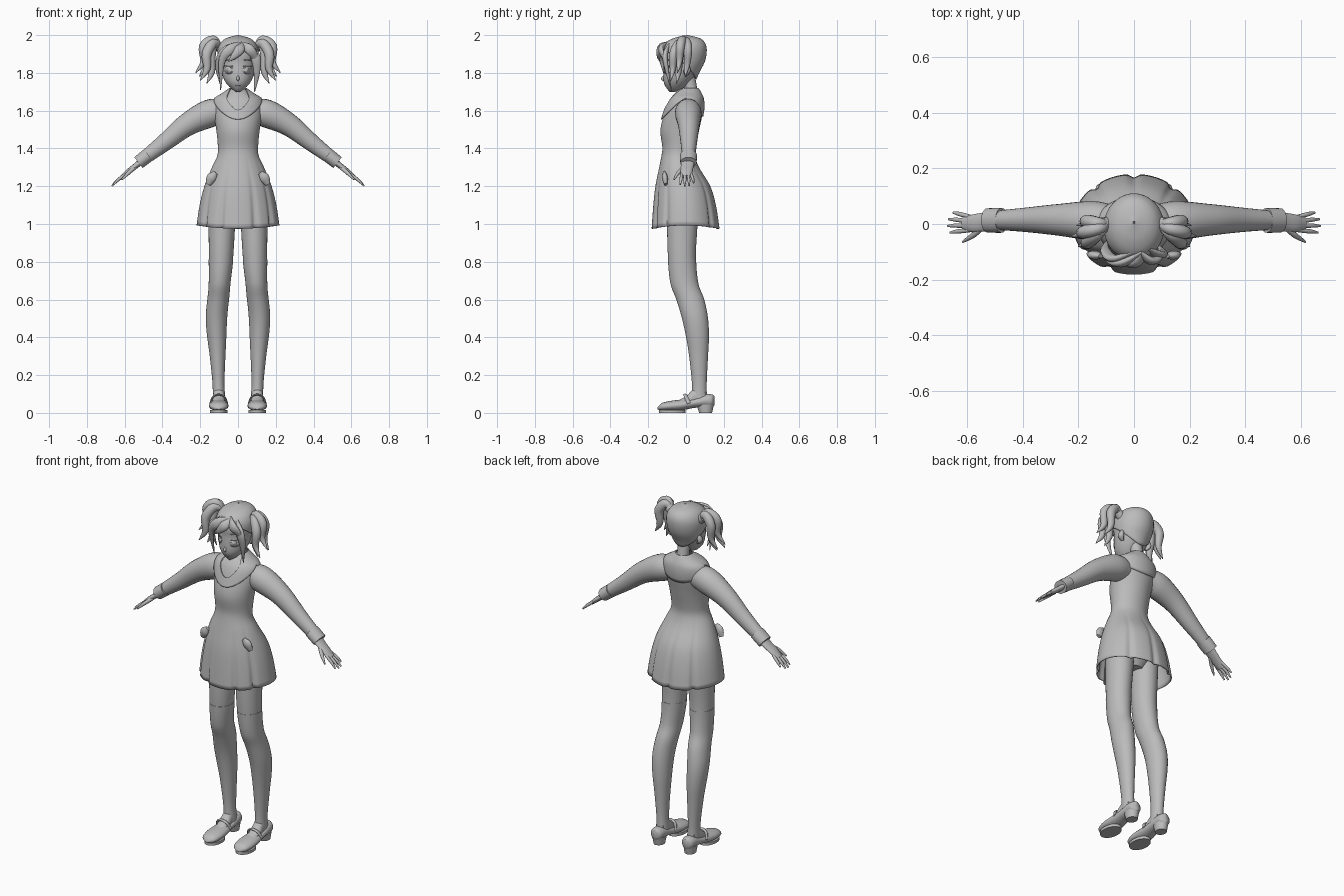
import bpy, bmesh, math
from mathutils import Vector

if "Cube" in bpy.data.objects:
    bpy.data.objects.remove(bpy.data.objects["Cube"])

grey = bpy.data.materials.new("plain grey")
grey.use_nodes = True
grey.diffuse_color = (0.5, 0.5, 0.5, 1)
grey.node_tree.nodes["Principled BSDF"].inputs["Base Color"].default_value = (0.5, 0.5, 0.5, 1)


def add_mesh(name, verts, faces, cap=False, thick=0):
    mesh = bpy.data.meshes.new(name)
    bm = bmesh.new()
    bv = [bm.verts.new(v) for v in verts]
    for f in faces:
        bm.faces.new([bv[i] for i in f])
    if cap:
        bmesh.ops.holes_fill(bm, edges=bm.edges[:], sides=0)
        bmesh.ops.recalc_face_normals(bm, faces=bm.faces[:])
    bm.to_mesh(mesh)
    bm.free()
    mesh.materials.append(grey)
    mesh.shade_smooth()
    mesh.set_sharp_from_angle(angle=math.radians(50))
    obj = bpy.data.objects.new(name, mesh)
    bpy.context.collection.objects.link(obj)
    if thick:
        mod = obj.modifiers.new("thickness", "SOLIDIFY")
        mod.thickness = thick
    return obj


def grid_faces(rows, cols):
    return [(i * cols + j, i * cols + (j + 1) % cols,
             (i + 1) * cols + (j + 1) % cols, (i + 1) * cols + j)
            for i in range(rows - 1) for j in range(cols)]


def sample(rows, key):
    """Smooth interpolation of rows by their first value."""
    rows = sorted(rows)
    key = min(max(key, rows[0][0]), rows[-1][0])
    i = max(k for k in range(len(rows) - 1) if rows[k][0] <= key)
    a, b = rows[i], rows[i + 1]
    p, n = rows[max(i - 1, 0)], rows[min(i + 2, len(rows) - 1)]
    h = b[0] - a[0]
    t = (key - a[0]) / h
    out = []
    for k in range(1, len(a)):
        ma = (b[k] - p[k]) / (b[0] - p[0]) * h
        mb = (n[k] - a[k]) / (n[0] - a[0]) * h
        out.append((2*t**3 - 3*t**2 + 1) * a[k] + (t**3 - 2*t**2 + t) * ma
                   + (3*t**2 - 2*t**3) * b[k] + (t**3 - t**2) * mb)
    return out


def shell(name, rows, low=None, high=None, steps=24, cols=32, cx=0, off=0,
          fold=None, cap=False, thick=0, along_y=False):
    """Stack of ellipses; a row is height, half width, front, back."""
    low = low or (lambda a: min(rows)[0])
    high = high or (lambda a: max(rows)[0])
    verts = []
    for i in range(steps + 1):
        t = math.sin(i / steps * math.pi / 2)
        for j in range(cols):
            a = 2 * math.pi * j / cols
            z = low(a) + (high(a) - low(a)) * t
            rx, yf, yb = sample(rows, z)
            k = fold(a, z) if fold else 1
            x = cx + (rx + off) * k * math.cos(a)
            y = (yf + yb) / 2 + ((yb - yf) / 2 + off) * k * math.sin(a)
            verts.append((x, z, y) if along_y else (x, y, z + off * 0.6))
    return add_mesh(name, verts, grid_faces(steps + 1, cols), cap, thick)


def tube(name, points, radii, flat=1.0, sides=14, steps=16):
    """Tapered sweep; flat is the size towards y relative to the other way."""
    n = len(points) - 1
    rows = [(i / n, *p, r) for i, (p, r) in enumerate(zip(points, radii))]
    path = [sample(rows, i / steps) for i in range(steps + 1)]
    verts = []
    for i, p in enumerate(path):
        c = Vector(p[:3])
        d = Vector(path[min(i + 1, steps)][:3]) - Vector(path[max(i - 1, 0)][:3])
        u = d.cross(Vector((0, 1, 0))).normalized()
        v = d.cross(u).normalized()
        for j in range(sides):
            a = 2 * math.pi * j / sides
            verts.append(c + p[3] * (u * math.cos(a) + v * flat * math.sin(a)))
    return add_mesh(name, verts, grid_faces(steps + 1, sides), cap=True)


def side_points(s, pts):
    return [(s * x, y, z) for x, y, z in pts]


# Dress: fitted bodice flowing into a pleated skirt
dress = [(1.715, .04, -.035, .06), (1.69, .075, -.06, .075), (1.66, .12, -.085, .088),
         (1.6, .13, -.11, .09), (1.5, .115, -.135, .07), (1.4, .106, -.125, .05),
         (1.36, .11, -.13, .048), (1.3, .138, -.142, .07), (1.2, .178, -.162, .13),
         (1.1, .203, -.173, .16), (.975, .222, -.182, .18)]
pleats = [math.radians(d) for d in (-65, -115, -35, -145, 50, 130, 90)]


def pleat(a, z):
    depth = max(0, 1.36 - z) * 0.2
    return 1 - depth * sum(math.exp(-(math.remainder(a - p, 2 * math.pi) / .07) ** 2) for p in pleats)


shell("dress", dress, low=lambda a: .993 - .018 * math.sin(a) ** 2, steps=48,
      cols=120, fold=pleat, thick=.005)

# Sailor collar: V at the front, round flap at the back
shell("collar", dress,
      low=lambda a: 1.665 - (.115 * max(0, -math.sin(a)) ** 1.5 + .10 * max(0, math.sin(a)) ** .7),
      high=lambda a: 1.715 - .115 * max(0, -math.sin(a)) ** 6,
      steps=12, cols=64, off=.007, thick=.005)
tube("neck", [(0, .03, 1.64), (0, .025, 1.72), (0, .01, 1.8)], [.045, .034, .036])

# Head and face
head = [(1.698, .008, -.085, -.06), (1.715, .034, -.1, -.02), (1.75, .066, -.118, .02),
        (1.8, .086, -.12, .06), (1.85, .094, -.117, .085), (1.9, .098, -.118, .095),
        (1.95, .08, -.09, .08), (1.985, .04, -.03, .04)]
shell("head", head, cap=True, steps=30)


def face_plate(name, cx, cz, w, h, off):
    verts = []
    for j in range(20):
        a = 2 * math.pi * j / 20
        x, z = cx + w * math.cos(a), cz + h * math.sin(a)
        rx, yf, yb = sample(head, z)
        depth = math.sqrt(max(0, 1 - (x / rx) ** 2))
        verts.append((x, (yf + yb) / 2 - (yb - yf) / 2 * depth - off, z))
    add_mesh(name, verts, [range(20)], thick=.003)


face_plate("mouth", 0, 1.733, .014, .003, .002)
tube("nose", [(0, -.112, 1.79), (0, -.124, 1.77), (0, -.113, 1.758)], [.003, .008, .004])

# Hair cap, fringe and bunches
hair = [(1.74, .055, -.06, .045), (1.8, .085, -.1, .07), (1.86, .104, -.125, .1),
        (1.92, .108, -.13, .11), (1.96, .092, -.108, .1), (1.985, .06, -.062, .07),
        (2.0, .004, .0, .01)]
shell("hair_cap", hair, low=lambda a: 1.85 - .085 * math.sin(a), cols=40, thick=.006)
fringe = {
    "sweep": [(.03, -.10, 1.955), (-.04, -.14, 1.925), (-.085, -.13, 1.86), (-.092, -.09, 1.71)],
    "outer": [(.0, -.10, 1.955), (-.07, -.125, 1.91), (-.103, -.095, 1.84), (-.098, -.06, 1.75)],
    "centre": [(.03, -.10, 1.955), (.01, -.138, 1.925), (-.02, -.145, 1.89), (-.05, -.138, 1.86)],
    "short": [(.02, -.10, 1.955), (.06, -.132, 1.925), (.09, -.115, 1.88), (.1, -.09, 1.82)],
    "long": [(.05, -.09, 1.95), (.09, -.11, 1.89), (.1, -.10, 1.81), (.088, -.075, 1.70)],
}
for part, pts in fringe.items():
    tube("fringe_" + part, pts, [.012, .026, .018, .002], flat=.55)

bunch = [(.04, .025, 0), (.06, -.015, .02), (.035, -.05, -.02), (.0, -.02, -.035)]

for s, side in ((1, "left"), (-1, "right")):
    def bend(pts):
        return side_points(s, pts)

    # Eyes, brows and ears
    face_plate(side + "_eye", s * .05, 1.815, .023, .021, .002)
    face_plate(side + "_iris", s * .048, 1.814, .013, .018, .005)
    face_plate(side + "_lash", s * .051, 1.836, .025, .003, .005)
    face_plate(side + "_brow", s * .05, 1.868, .022, .002, .003)
    tube(side + "_ear", bend([(.08, 0, 1.785), (.096, .005, 1.81), (.088, .01, 1.84)]),
         [.006, .014, .008], flat=1.3)

    # Bunches of hair curling outwards
    tube(side + "_hair_tie", bend([(.085, 0, 1.925), (.115, 0, 1.95)]), [.026, .024])
    for k, (dx, dy, dz) in enumerate(bunch):
        tube(f"{side}_bunch_{k + 1}", bend([
            (.095, 0, 1.935), (.13, dy * .5 - .01, 1.965 + dz * .4),
            (.145 + dx * .6, dy - .015, 1.92 + dz),
            (.14 + dx * .7, dy - .02, 1.84 + dz), (.165 + dx, dy - .03, 1.78 + dz)]),
            [.014, .025, .026, .018, .002], flat=.9)

    # Sleeve, cuff and hand
    tube(side + "_sleeve", bend([(.07, .01, 1.595), (.15, .012, 1.585), (.27, .015, 1.525),
                                 (.39, .015, 1.43), (.515, .013, 1.335)]),
         [.06, .074, .06, .046, .034], flat=.95, sides=24, steps=24)
    tube(side + "_cuff", bend([(.475, .013, 1.366), (.5, .013, 1.346), (.527, .013, 1.325)]),
         [.037, .037, .036], flat=1.2, sides=24, steps=4)
    tube(side + "_palm", bend([(.5, .01, 1.342), (.545, .006, 1.305), (.58, .002, 1.278),
                               (.612, .002, 1.25)]), [.017, .015, .014, .011], flat=2.3)
    for k, reach in enumerate((.92, 1.05, 1.0, .75)):
        y = -.022 + .016 * k
        tip = (.6 + .065 * reach, y * 1.5 + .002, 1.258 - .054 * reach)
        mid = (.6 + .035 * reach, y * 1.3 + .002, 1.258 - .024 * reach)
        tube(f"{side}_finger_{k + 1}", bend([(.59, y, 1.268), mid, tip]),
             [.008, .008, .004], sides=10, steps=8)
    tube(side + "_thumb", bend([(.545, -.012, 1.3), (.58, -.042, 1.27), (.615, -.064, 1.235)]),
         [.011, .01, .004], sides=10, steps=8)

    # Pocket flap on the skirt
    tube(side + "_pocket", bend([(.118, -.115, 1.272), (.14, -.112, 1.245), (.158, -.107, 1.21)]),
         [.012, .026, .014], flat=.6, steps=8)

    # Leg and stocking: each centre shifts outwards at the calf
    leg = [(1.2, .08, -.1, .07), (.98, .07, -.1, .06), (.82, .064, -.095, .052),
           (.68, .056, -.08, .065), (.6, .056, -.05, .095), (.5, .055, -.02, .115),
           (.4, .049, .002, .12), (.3, .04, .018, .115), (.15, .03, .033, .108),
           (.06, .032, .03, .11)]
    drift = [(.06, .1), (.3, .108), (.5, .114), (.65, .1), (.82, .09), (1.2, .082)]
    for name, top, off in (("_leg", 1.2, 0), ("_stocking", .81, .0015)):
        obj = shell(side + name, leg, high=lambda a: top, steps=40, off=off, cap=True)
        for v in obj.data.vertices:
            v.co.x += s * sample(drift, v.co.z)[0]

    # Shoe laid out along y: half width, bottom, top
    cx = s * .102
    shell(side + "_foot", [(-.07, .028, .02, .055), (0, .033, .03, .088),
                           (.05, .031, .03, .135), (.1, .026, .03, .13)],
          cx=cx, cap=True, along_y=True)
    shell(side + "_shoe", [(-.15, .01, .018, .03), (-.138, .034, .012, .048),
                           (-.09, .05, .01, .062), (-.03, .05, .012, .07),
                           (.04, .042, .026, .078), (.1, .039, .03, .098),
                           (.138, .032, .03, .098), (.15, .012, .04, .09)],
          cx=cx, cap=True, along_y=True)
    shell(side + "_sole", [(0, .4, -.5, .5), (.016, .4, -.5, .5)], steps=2, cap=True)
    sole = bpy.data.objects[side + "_sole"]
    sole.scale = (.118, .14, 1)
    sole.location = (cx, -.072, 0)
    heel = shell(side + "_heel", [(0, .03, .07, .138), (.045, .036, .055, .148)],
                 cx=cx, steps=3, cap=True)
    tube(side + "_strap", [(cx - .045, .015, .05), (cx - .03, .0, .085), (cx, -.005, .097),
                           (cx + .03, .0, .085), (cx + .045, .015, .05)],
         [.005] * 5, flat=2, sides=8)

# Hips hidden under the skirt
shell("hips", [(1.02, .05, -.05, .04), (1.08, .11, -.09, .07), (1.2, .14, -.11, .08),
               (1.3, .11, -.1, .05)], cap=True)
